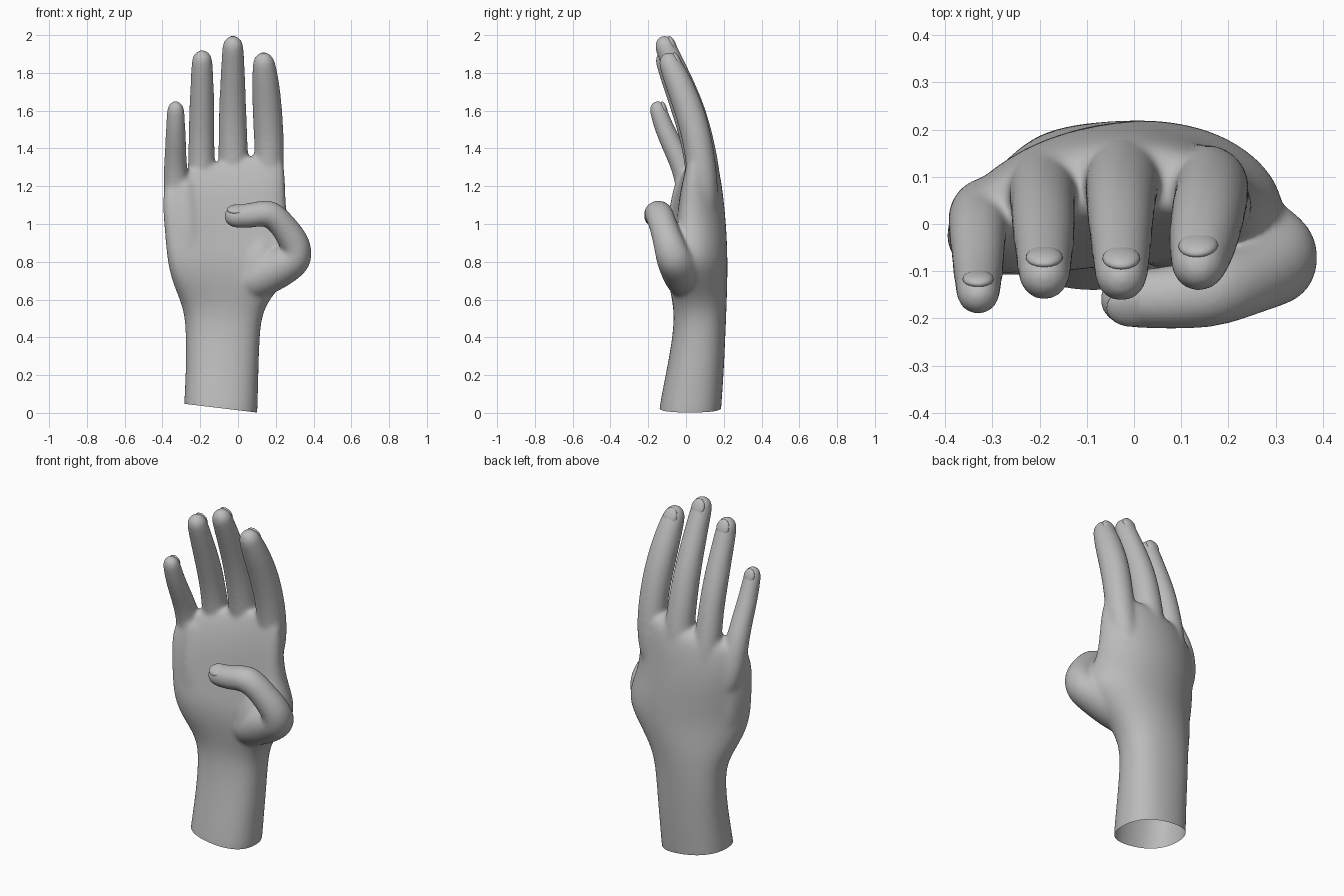
import bpy, bmesh, math
from mathutils import Vector

if "Cube" in bpy.data.objects:
    bpy.data.objects.remove(bpy.data.objects["Cube"], do_unlink=True)

skin = bpy.data.materials.new("skin grey")
skin.use_nodes = True
GREY = (0.5, 0.5, 0.5, 1)
skin.diffuse_color = GREY
skin.node_tree.nodes["Principled BSDF"].inputs["Base Color"].default_value = GREY
SIDES = 16
SWELL = 1.03  # makes up for the shrinkage of smoothing


def loft(bm, rings):
    """Skin a list of point rings and close both ends."""
    rows = [[bm.verts.new(p) for p in ring] for ring in rings]
    for a, b in zip(rows, rows[1:]):
        for i in range(SIDES):
            j = (i + 1) % SIDES
            bm.faces.new((a[i], a[j], b[j], b[i]))
    bm.faces.new(rows[0][::-1])
    bm.faces.new(rows[-1])


def angles():
    return [2 * math.pi * i / SIDES for i in range(SIDES)]


def round_tube(bm, path):
    """Tapered tube through (x, y, z, radius) stations with a rounded tip."""
    pts = [Vector(p[:3]) for p in path]
    radii = [p[3] * SWELL for p in path]
    end = (pts[-1] - pts[-2]).normalized()
    base, r = pts[-1], radii[-1]
    for t in (0.5, 0.85, 1.0):
        pts.append(base + end * r * t)
        radii.append(r * max(math.sqrt(1 - t * t), 0.25))
    rings = []
    for i, p in enumerate(pts):
        d = (pts[min(i + 1, len(pts) - 1)] - pts[max(i - 1, 0)]).normalized()
        u = Vector((0, 1, 0)).cross(d).normalized()
        v = d.cross(u)
        rings.append([p + (u * math.cos(a) + v * math.sin(a)) * radii[i] for a in angles()])
    loft(bm, rings)


def palm(bm):
    """Forearm, wrist and palm: z, left, right, front, back, arch, slope."""
    rows = [
        (-0.12, -.29, .10, -.16, .175, 0, 0),
        (0.05, -.284, .102, -.137, .187, 0, 0),
        (0.22, -.274, .107, -.102, .199, 0, 0),
        (0.40, -.274, .112, -.07, .207, 0, 0),
        (0.52, -.28, .125, -.06, .213, .01, 0),
        (0.61, -.31, .17, -.07, .218, .03, 0),
        (0.70, -.348, .25, -.08, .223, .06, 0),
        (0.80, -.37, .325, -.08, .225, .08, 0),
        (0.90, -.38, .305, -.065, .223, .085, 0),
        (1.02, -.39, .255, -.05, .216, .085, 0),
        (1.14, -.397, .248, -.035, .203, .08, .03),
        (1.25, -.39, .245, -.005, .188, .08, .06),
        (1.34, -.345, .215, .03, .155, .06, .06),
    ]
    rings = []
    for z, x0, x1, y0, y1, arch, slope in rows:
        ring = []
        for a in angles():
            c, s = math.cos(a), math.sin(a)
            c = math.copysign(abs(c) ** 0.85, c)
            s = math.copysign(abs(s) ** 0.85, s)
            ring.append(Vector(((x0 + x1) / 2 + c * (x1 - x0) / 2 * SWELL,
                                (y0 + y1) / 2 + s * (y1 - y0) / 2 * SWELL
                                - arch * (c - 0.2) ** 2,
                                z + slope * c)))
        rings.append(ring)
    loft(bm, rings)


FINGERS = {
    "index": [(.12, .11, 1.0, .05), (.158, .09, 1.18, .084), (.168, .075, 1.38, .077),
              (.157, .028, 1.58, .08), (.146, -.04, 1.75, .073), (.137, -.085, 1.85, .06)],
    "middle": [(-.02, .13, 1.0, .05), (-.02, .108, 1.18, .085), (-.026, .085, 1.38, .078),
               (-.029, .035, 1.6, .073), (-.027, -.048, 1.8, .064), (-.027, -.11, 1.94, .057)],
    "ring": [(-.17, .12, 1.0, .05), (-.193, .085, 1.18, .078), (-.194, .055, 1.38, .068),
             (-.192, .01, 1.55, .069), (-.19, -.058, 1.73, .062), (-.19, -.108, 1.865, .056)],
    "little": [(-.29, .05, .95, .05), (-.322, .03, 1.1, .073), (-.332, 0, 1.27, .063),
               (-.33, -.065, 1.4, .057), (-.33, -.117, 1.51, .052), (-.33, -.148, 1.605, .047)],
}
THUMB = [(0, .03, .66, .1), (.14, -.01, .735, .115), (.255, -.04, .79, .106),
         (.315, -.07, .825, .093), (.316, -.085, .88, .084), (.25, -.118, .98, .072),
         (.168, -.145, 1.07, .077), (.08, -.157, 1.045, .067), (-.01, -.159, 1.04, .062)]
THENAR = [(.02, .04, .58, .07), (.1, .01, .71, .12), (.13, .01, .83, .115), (.09, .06, .98, .08)]
PALM_HEEL = [(-.2, .04, .58, .06), (-.24, .01, .72, .098), (-.265, -.003, .88, .108),
             (-.278, .003, 1.05, .098), (-.285, .01, 1.18, .078)]

# Rough hand from overlapping lofted parts
bm = bmesh.new()
palm(bm)
for path in [*FINGERS.values(), THUMB, THENAR, PALM_HEEL]:
    round_tube(bm, path)
bmesh.ops.recalc_face_normals(bm, faces=bm.faces)
mesh = bpy.data.meshes.new("hand")
bm.to_mesh(mesh)
bm.free()
hand = bpy.data.objects.new("hand", mesh)
bpy.context.collection.objects.link(hand)

# Fuse the parts into one soft skin
sub = hand.modifiers.new("soften", 'SUBSURF')
sub.levels = sub.render_levels = 2
fuse = hand.modifiers.new("fuse", 'REMESH')
fuse.mode = 'VOXEL'
fuse.voxel_size = 0.0075
blend = hand.modifiers.new("blend", 'SMOOTH')
blend.factor = 0.5
blend.iterations = 40
fused = bpy.data.meshes.new_from_object(
    hand.evaluated_get(bpy.context.evaluated_depsgraph_get()))
hand.modifiers.clear()
hand.data = fused

# Open, slanted cut at the forearm
bm = bmesh.new()
bm.from_mesh(fused)
bmesh.ops.bisect_plane(bm, geom=bm.verts[:] + bm.edges[:] + bm.faces[:],
                       plane_co=(.1, 0, 0.002), plane_no=(-.12, 0, -1), clear_outer=True)
for f in bm.faces:
    f.smooth = True
bm.to_mesh(fused)
bm.free()
fused.materials.clear()
fused.materials.append(skin)


def nail(name, path, facing):
    """Slim rounded nail lying on the finger tip."""
    tip, prev = Vector(path[-1][:3]), Vector(path[-2][:3])
    r = path[-1][3]
    along = (tip - prev).normalized()
    up = (facing - along * facing.dot(along)).normalized()
    side = along.cross(up)
    bpy.ops.mesh.primitive_uv_sphere_add(segments=20, ring_count=12, radius=1)
    ob = bpy.context.object
    ob.name = name
    for v in ob.data.vertices:
        v.co = (tip + up * r * 0.68 - along * r * 0.1 + side * v.co.x * r * 0.7
                + up * v.co.y * r * 0.32 + along * v.co.z * r * 0.85)
    ob.data.materials.append(skin)
    bpy.ops.object.shade_smooth()


for label, path in FINGERS.items():
    nail(label + "_nail", path, Vector((0, 1, 0)))
nail("thumb_nail", THUMB, Vector((0, -.5, 1)))
